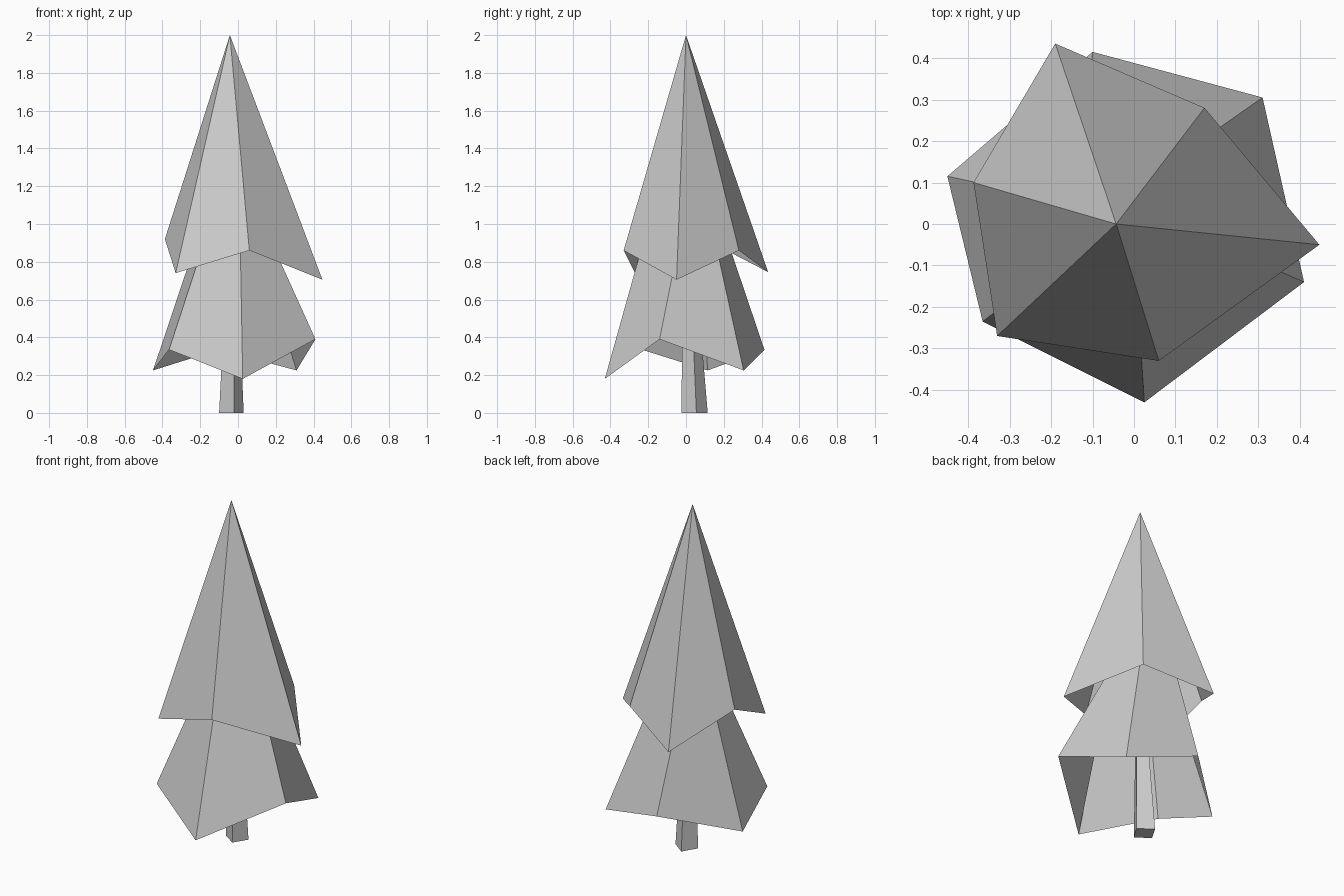
import bpy
import bmesh

cube = bpy.data.objects.get("Cube")
if cube:
    bpy.data.objects.remove(cube, do_unlink=True)

# One plain grey for the whole tree
GREY = (0.6, 0.6, 0.6, 1.0)
grey = bpy.data.materials.new("plain grey")
grey.use_nodes = True
grey.diffuse_color = GREY
grey.node_tree.nodes["Principled BSDF"].inputs["Base Color"].default_value = GREY


def loft(name, rings, cap_bottom=False, cap_top=False):
    """Join counter-clockwise rings, lowest first; a one-point ring is a tip."""
    bm = bmesh.new()
    loops = [[bm.verts.new(p) for p in ring] for ring in rings]
    for low, high in zip(loops, loops[1:]):
        n = len(low)
        for i in range(n):
            j = (i + 1) % n
            if len(high) == 1:
                bm.faces.new((low[i], low[j], high[0]))
            else:
                bm.faces.new((low[i], low[j], high[j], high[i]))
    if cap_bottom:
        bm.faces.new(loops[0][::-1])
    if cap_top:
        bm.faces.new(loops[-1])
    mesh = bpy.data.meshes.new(name)
    bm.to_mesh(mesh)
    bm.free()
    mesh.materials.append(grey)
    obj = bpy.data.objects.new(name, mesh)
    bpy.context.collection.objects.link(obj)
    return obj


def at_height(points, z):
    return [(x, y, z) for x, y in points]


# Trunk: a turned, tapered square post
foot = [(-0.02, -0.025), (0.03, 0.055), (-0.05, 0.115), (-0.10, 0.03)]
neck = [(-0.03 + (x + 0.035) * 0.3, 0.01 + (y - 0.045) * 0.3) for x, y in foot]
loft("trunk", [at_height(foot, 0), at_height(neck, 0.99)], cap_bottom=True)

# Lower branches: an open skirt with a zigzag rim
lower_rim = [(0.41, -0.14, 0.39), (0.31, 0.305, 0.225), (-0.10, 0.415, 0.335),
             (-0.45, 0.115, 0.225), (-0.365, -0.235, 0.335), (0.025, -0.43, 0.18)]
lower_top = [(0.134, -0.018), (0.066, 0.134), (-0.12, 0.19),
             (-0.19, 0.06), (-0.147, -0.07), (0.01, -0.20)]
loft("lower_branches", [lower_rim, at_height(lower_top, 1)], cap_top=True)

# Upper branches: an open six-sided cone with a zigzag rim
upper_rim = [(0.447, -0.05, 0.705), (0.17, 0.28, 0.86), (-0.19, 0.435, 0.745),
             (-0.387, 0.10, 0.92), (-0.33, -0.27, 0.74), (0.06, -0.33, 0.86)]
loft("upper_branches", [upper_rim, [(-0.043, 0, 2)]])
